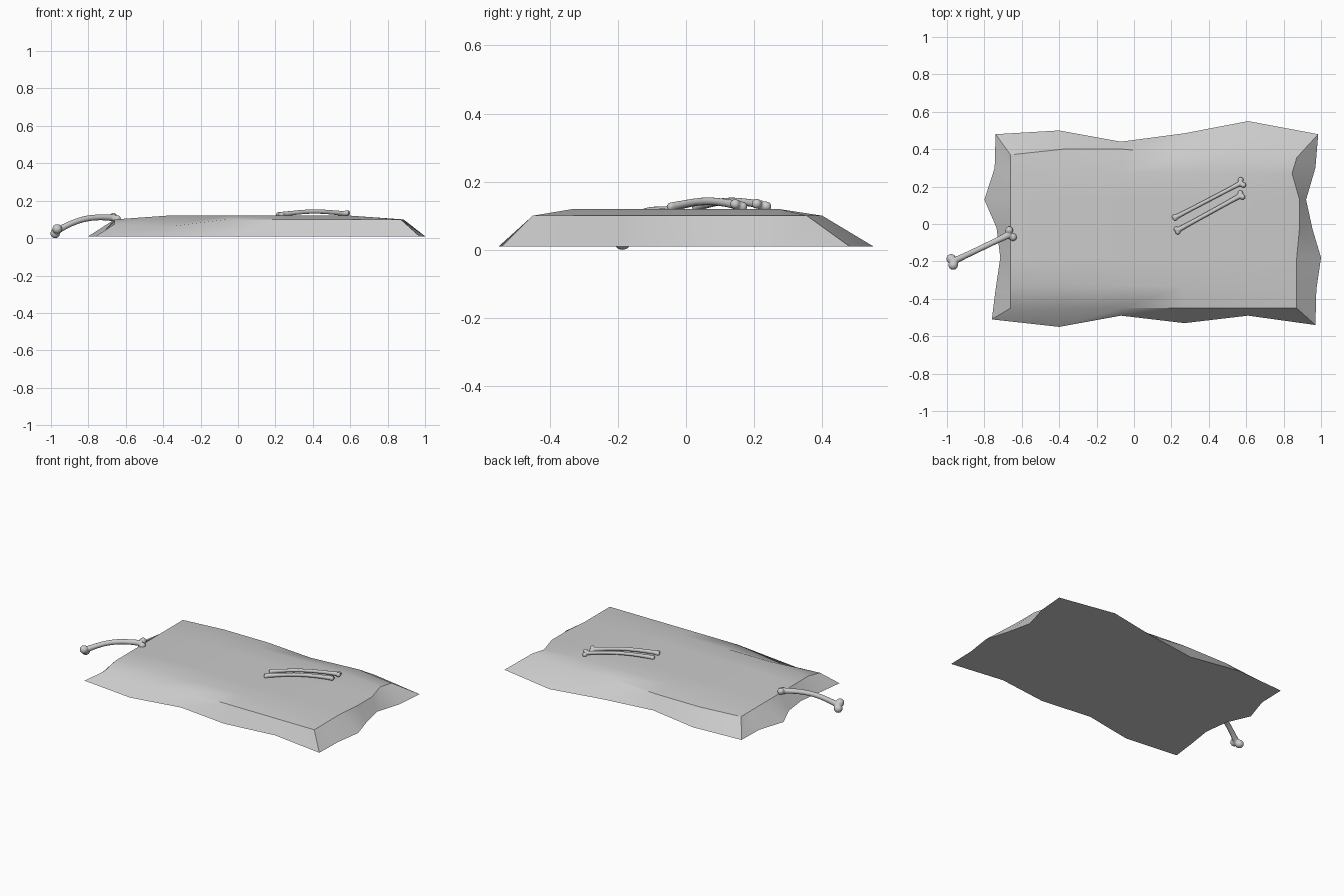
import bpy, bmesh, math
from mathutils import Vector

cube = bpy.data.objects.get("Cube")
if cube:
    bpy.data.objects.remove(cube)

grey = bpy.data.materials.new("stone grey")
grey.use_nodes = True
grey.diffuse_color = (0.6, 0.6, 0.6, 1)
grey.node_tree.nodes["Principled BSDF"].inputs["Base Color"].default_value = (0.6, 0.6, 0.6, 1)


def finish(name, bm):
    bmesh.ops.recalc_face_normals(bm, faces=bm.faces)
    mesh = bpy.data.meshes.new(name)
    bm.to_mesh(mesh)
    bm.free()
    mesh.materials.append(grey)
    obj = bpy.data.objects.new(name, mesh)
    bpy.context.collection.objects.link(obj)
    bpy.ops.object.select_all(action='DESELECT')
    obj.select_set(True)
    bpy.context.view_layer.objects.active = obj
    bpy.ops.object.shade_smooth_by_angle(angle=math.radians(30))
    return obj


# Ground slab: raised top grid, ragged skirt and flat underside
cols = [-.66, -.38, -.06, .27, .6, .87]
rows = [-.45, -.33, -.18, -.02, .13, .27, .37]
nx, ny = len(cols), len(rows)
back_y = [.37, .4, .4, .37, .4, .355]
front_z = [.075, .06, .1, .1, .1, .1]
right_x = [.87, .87, .87, .885, .885, .845, .87]
front_skirt = [(-.76, -.51), (-.4, -.55), (-.07, -.49), (.27, -.53), (.61, -.49), (.97, -.54)]
right_skirt = [(.975, -.35), (1, -.18), (.955, -.03), (.92, .13), (.97, .3)]
back_skirt = [(.985, .48), (.61, .55), (.27, .485), (-.07, .44), (-.4, .5), (-.74, .48)]
left_skirt = [(-.745, .3), (-.8, .13), (-.735, -.02), (-.715, -.18), (-.74, -.35)]

bm = bmesh.new()
grid = []
for j, y in enumerate(rows):
    line = []
    for i, x in enumerate(cols):
        border = i in (0, nx - 1) or j in (0, ny - 1)
        z = front_z[i] if j == 0 else .1 if border else .12
        if i == nx - 1:
            x = right_x[j]
        line.append(bm.verts.new((x, back_y[i] if j == ny - 1 else y, z)))
    grid.append(line)
for j in range(ny - 1):
    for i in range(nx - 1):
        bm.faces.new((grid[j][i], grid[j][i + 1], grid[j + 1][i + 1], grid[j + 1][i]))
rim = (grid[0] + [grid[j][-1] for j in range(1, ny - 1)] + grid[-1][::-1]
       + [grid[j][0] for j in range(ny - 2, 0, -1)])
skirt = [bm.verts.new((x, y, .01)) for x, y in front_skirt + right_skirt + back_skirt + left_skirt]
for k in range(len(rim)):
    n = (k + 1) % len(rim)
    bm.faces.new((skirt[k], skirt[n], rim[n], rim[k]))
bm.faces.new(skirt[::-1])
finish("ground_slab", bm)


# Bone: arched shaft with flared ends, fused with round knuckles
def bone(name, start, end, arch, radius, flare, knobs):
    start, end = Vector(start), Vector(end)
    along = (end - start).normalized()
    side = along.cross(Vector((0, 0, 1))).normalized()
    up = side.cross(along)
    bm = bmesh.new()
    rings, steps, sides = [], 14, 12
    for s in range(steps + 1):
        t = s / steps
        centre = start.lerp(end, t) + up * arch * math.sin(math.pi * t)
        r = radius + (flare - radius) * abs(2 * t - 1) ** 4
        turns = [2 * math.pi * k / sides for k in range(sides)]
        rings.append([bm.verts.new(centre + (side * math.cos(a) + up * math.sin(a)) * r) for a in turns])
    for a, b in zip(rings, rings[1:]):
        for k in range(sides):
            n = (k + 1) % sides
            bm.faces.new((a[k], a[n], b[n], b[k]))
    bm.faces.new(rings[0][::-1])
    bm.faces.new(rings[-1])
    for base, spread, r, lift in knobs:
        for sign in (-1, 1):
            ball = bmesh.ops.create_icosphere(bm, subdivisions=3, radius=r)["verts"]
            at = (end if base else start) + side * spread * sign + up * lift * sign
            bmesh.ops.translate(bm, verts=ball, vec=at)
    obj = finish(name, bm)
    fuse = obj.modifiers.new("fuse", 'REMESH')
    fuse.mode = 'VOXEL'
    fuse.voxel_size = .004
    fuse.use_smooth_shade = True
    soften = obj.modifiers.new("soften", 'SMOOTH')
    soften.iterations = 4


bone("edge_bone", (-.972, -.203, .037), (-.657, -.052, .108), .03, .016, .021,
     [(0, .017, .026, .012), (1, .021, .021, -.006)])
bone("back_bone", (.218, .034, .126), (.578, .222, .131), .014, .011, .014,
     [(0, .005, .013, 0), (1, .016, .015, .004)])
bone("front_bone", (.23, -.035, .126), (.575, .155, .13), .014, .012, .015,
     [(0, .009, .014, 0), (1, .012, .015, .004)])
